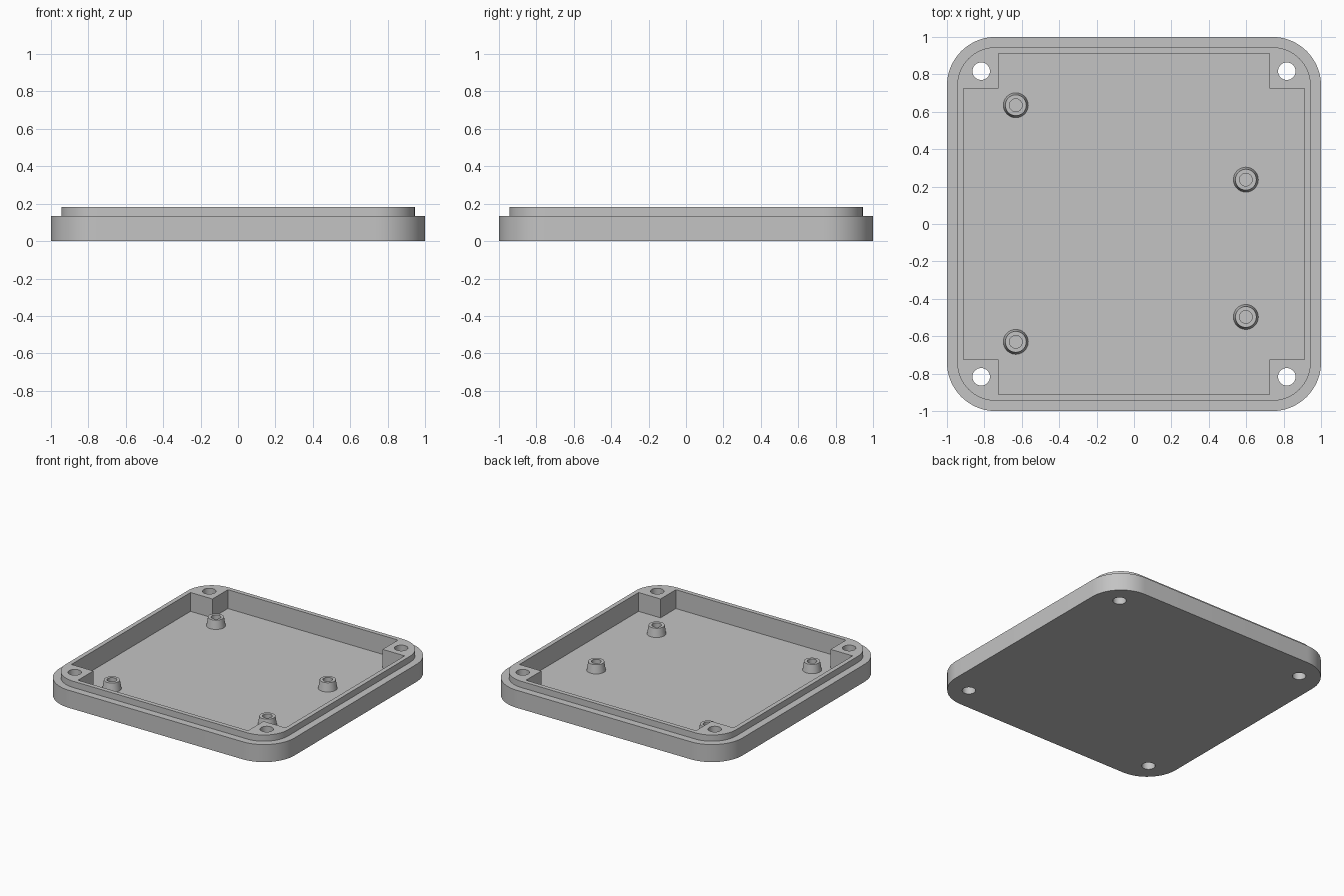
import bpy, bmesh
from math import cos, sin, pi, radians

if "Cube" in bpy.data.objects:
    bpy.data.objects.remove(bpy.data.objects["Cube"], do_unlink=True)

BASE_TOP, LIP_TOP, FLOOR = 0.135, 0.183, 0.038

gray = bpy.data.materials.new("plain_gray")
gray.use_nodes = True
gray.diffuse_color = (0.55, 0.55, 0.55, 1)
gray.node_tree.nodes["Principled BSDF"].inputs["Base Color"].default_value = (0.55, 0.55, 0.55, 1)


def rounded_square(half, radius, steps=16):
    """Outline of a square with rounded corners, counter-clockwise."""
    c = half - radius
    points = []
    for i, (sx, sy) in enumerate([(1, 1), (-1, 1), (-1, -1), (1, -1)]):
        for k in range(steps + 1):
            a = (i + k / steps) * pi / 2
            points.append((sx * c + radius * cos(a), sy * c + radius * sin(a)))
    return points


def circle(radius, x=0, y=0, steps=40):
    return [(x + radius * cos(2 * pi * k / steps), y + radius * sin(2 * pi * k / steps))
            for k in range(steps)]


def loft(name, sections, closed=False):
    """Join (outline, z) sections; cap the ends, or close them into a tube."""
    bm = bmesh.new()
    rings = [[bm.verts.new((x, y, z)) for x, y in outline] for outline, z in sections]
    pairs = list(zip(rings, rings[1:]))
    if closed:
        pairs.append((rings[-1], rings[0]))
    else:
        bm.faces.new(rings[0])
        bm.faces.new(rings[-1])
    for low, high in pairs:
        for i in range(len(low)):
            j = (i + 1) % len(low)
            bm.faces.new((low[i], low[j], high[j], high[i]))
    bmesh.ops.recalc_face_normals(bm, faces=bm.faces)
    mesh = bpy.data.meshes.new(name)
    bm.to_mesh(mesh)
    bm.free()
    mesh.materials.append(gray)
    obj = bpy.data.objects.new(name, mesh)
    bpy.context.collection.objects.link(obj)
    return obj


def activate(obj):
    bpy.ops.object.select_all(action='DESELECT')
    obj.select_set(True)
    bpy.context.view_layer.objects.active = obj


def cut(obj, cutter):
    """Subtract the cutter and discard it."""
    mod = obj.modifiers.new("cut", 'BOOLEAN')
    mod.operation, mod.solver, mod.object = 'DIFFERENCE', 'EXACT', cutter
    activate(obj)
    bpy.ops.object.modifier_apply(modifier=mod.name)
    bpy.data.objects.remove(cutter, do_unlink=True)


def smooth(obj):
    activate(obj)
    bpy.ops.object.shade_smooth_by_angle(angle=radians(30))


# Lid: base plate stepping in to a raised lip
outer, inner = rounded_square(1, 0.26), rounded_square(0.945, 0.205)
lid = loft("enclosure_lid", [(outer, 0), (outer, BASE_TOP), (inner, BASE_TOP), (inner, LIP_TOP)])

# Cavity that leaves a square block in every corner
w, b = 0.911, 0.724
pocket = []
for sx, sy in [(1, 1), (-1, 1), (-1, -1), (1, -1)]:
    corner = [(sx * w, sy * b), (sx * b, sy * b), (sx * b, sy * w)]
    pocket += corner if sx * sy > 0 else corner[::-1]
cut(lid, loft("pocket_cutter", [(pocket, FLOOR), (pocket, 0.3)]))

# Screw holes through the corner blocks
for x in (-0.817, 0.817):
    for y in (-0.817, 0.817):
        hole = circle(0.047, x, y)
        cut(lid, loft("hole_cutter", [(hole, -0.1), (hole, 0.3)]))
smooth(lid)

# Tapered hollow standoffs on the floor
for i, (x, y) in enumerate([(-0.632, 0.635), (-0.632, -0.63), (0.598, 0.237), (0.598, -0.497)]):
    top = 0.104
    standoff = loft(f"standoff_{i + 1}", [
        (circle(0.067), FLOOR - 0.002), (circle(0.056), top),
        (circle(0.034), top), (circle(0.034), FLOOR - 0.002)], closed=True)
    standoff.location = (x, y, 0)
    smooth(standoff)
